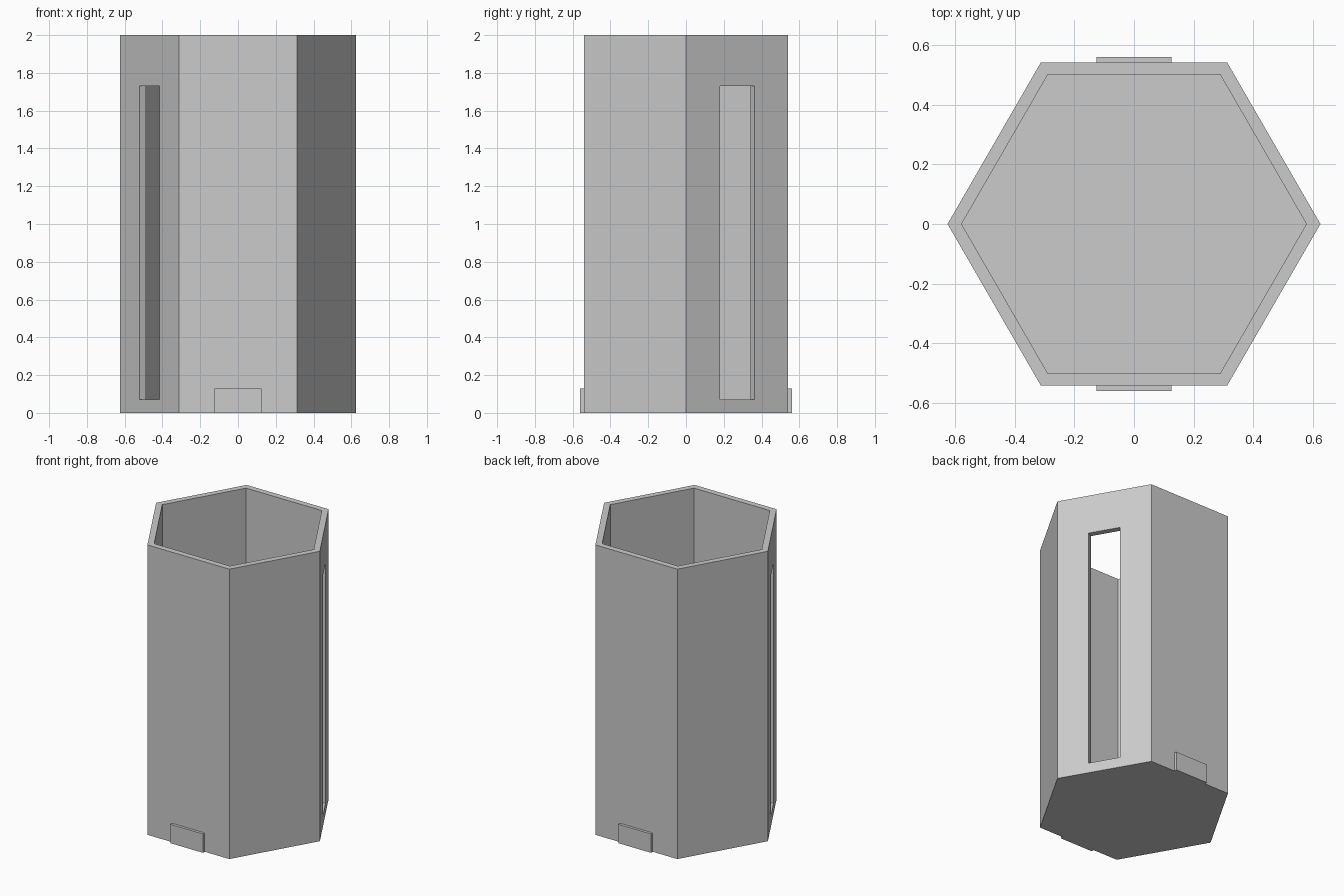
import bpy, bmesh
from math import cos, sin, pi, radians
from mathutils import Matrix, Vector

if "Cube" in bpy.data.objects:
    bpy.data.objects.remove(bpy.data.objects["Cube"], do_unlink=True)

HEIGHT, OUTER, INNER, FLOOR = 2.0, 0.625, 0.578, 0.04
APOTHEM = OUTER * cos(pi / 6)

grey = bpy.data.materials.new("plain_grey")
grey.use_nodes = True
colour = (0.6, 0.6, 0.6, 1)
grey.diffuse_color = colour
grey.node_tree.nodes["Principled BSDF"].inputs["Base Color"].default_value = colour


def finish(name, bm):
    bmesh.ops.recalc_face_normals(bm, faces=bm.faces)
    mesh = bpy.data.meshes.new(name)
    bm.to_mesh(mesh)
    bm.free()
    mesh.materials.append(grey)
    obj = bpy.data.objects.new(name, mesh)
    bpy.context.collection.objects.link(obj)
    return obj


def box(name, size, centre, angle=0):
    bm = bmesh.new()
    turn = Matrix.Rotation(angle, 4, "Z")
    bmesh.ops.create_cube(bm, size=1, matrix=turn @ Matrix.Translation(centre)
                          @ Matrix.Diagonal(Vector((*size, 1))))
    return finish(name, bm)


# Six-sided open cup: outer wall, rim, inner wall and floor from stacked rings
bm = bmesh.new()
rings = [[bm.verts.new((r * cos(i * pi / 3), r * sin(i * pi / 3), z)) for i in range(6)]
         for r, z in ((OUTER, 0), (OUTER, HEIGHT), (INNER, HEIGHT), (INNER, FLOOR))]
for low, high in zip(rings, rings[1:]):
    for i in range(6):
        j = (i + 1) % 6
        bm.faces.new((low[i], low[j], high[j], high[i]))
bm.faces.new(rings[0])
bm.faces.new(rings[-1])
cup = finish("hexagonal_cup", bm)

# Tall slots through two opposite walls
for side, angle in (("back", 30), ("front", 210)):
    cutter = box(side + "_slot_cutter", (0.2, 0.21, 1.66), (APOTHEM, 0, 0.9), radians(angle))
    cutter.hide_render = True
    cutter.hide_set(True)
    cut = cup.modifiers.new(side + "_slot", "BOOLEAN")
    cut.operation = "DIFFERENCE"
    cut.solver = "EXACT"
    cut.object = cutter

# Small raised tabs at the foot of the front and back walls
for side, sign in (("front", -1), ("back", 1)):
    box(side + "_tab", (0.25, 0.04, 0.13), (0, sign * 0.54, 0.065))
